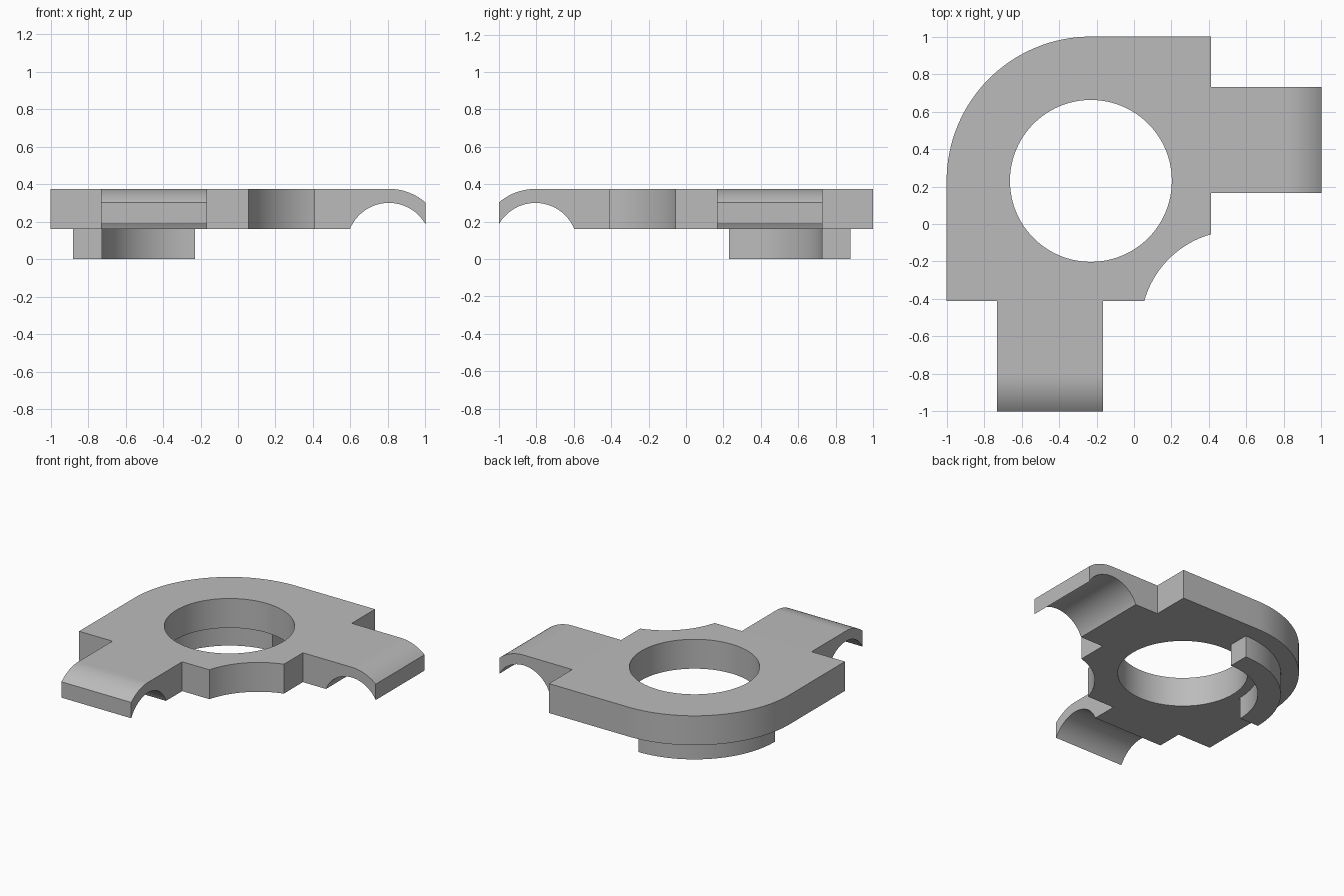
import bpy, bmesh
from math import sin, cos, pi, radians, atan2, sqrt, acos, asin
from mathutils import Matrix, Vector

if "Cube" in bpy.data.objects:
    bpy.data.objects.remove(bpy.data.objects["Cube"], do_unlink=True)

grey = bpy.data.materials.new("plain grey")
grey.use_nodes = True
grey.diffuse_color = (0.5, 0.5, 0.5, 1)
grey.node_tree.nodes["Principled BSDF"].inputs["Base Color"].default_value = grey.diffuse_color

CX, CY = -0.23, 0.23        # bore centre
LOW, TOP = 0.16, 0.375      # plate underside and top
EDGE = 0.41                 # straight plate sides


def arc(cx, cy, r, a0, a1, n):
    """Points along an arc, angles in radians."""
    return [(cx + r * cos(a0 + (a1 - a0) * i / n),
             cy + r * sin(a0 + (a1 - a0) * i / n)) for i in range(n + 1)]


def prism(name, outline, z0, z1, matrix=Matrix()):
    """Extrude a closed 2D outline from z0 to z1, then place it."""
    bm = bmesh.new()
    face = bm.faces.new([bm.verts.new((x, y, z0)) for x, y in outline])
    out = bmesh.ops.extrude_face_region(bm, geom=[face])
    verts = [v for v in out["geom"] if isinstance(v, bmesh.types.BMVert)]
    bmesh.ops.translate(bm, verts=verts, vec=(0, 0, z1 - z0))
    bmesh.ops.transform(bm, matrix=matrix, verts=bm.verts)
    bmesh.ops.recalc_face_normals(bm, faces=bm.faces)
    mesh = bpy.data.meshes.new(name)
    bm.to_mesh(mesh)
    bm.free()
    mesh.materials.append(grey)
    obj = bpy.data.objects.new(name, mesh)
    bpy.context.collection.objects.link(obj)
    return obj


def combine(target, other, operation):
    """Apply a boolean and remove the helper."""
    mod = target.modifiers.new(operation, "BOOLEAN")
    mod.operation, mod.object, mod.solver = operation, other, "EXACT"
    bpy.context.view_layer.objects.active = target
    bpy.ops.object.modifier_apply(modifier=mod.name)
    bpy.data.objects.remove(other, do_unlink=True)


def smooth(obj):
    bpy.ops.object.select_all(action="DESELECT")
    obj.select_set(True)
    bpy.context.view_layer.objects.active = obj
    bpy.ops.object.shade_smooth_by_angle(angle=radians(25))


# Plate: one rounded corner, one scooped corner
NC = 0.55
start = atan2(NC - 0.055, NC - EDGE)
r_notch = sqrt((NC - 0.055) ** 2 + (NC - EDGE) ** 2)
scoop = arc(NC, -NC, r_notch, pi - (pi / 2 - start), pi / 2 + (pi / 2 - start), 20)
outline = [(-1, -EDGE)] + scoop + [(EDGE, 1)] + arc(CX, CY, 0.77, pi / 2, pi, 32)
plate = prism("plate", outline, LOW, TOP)

# Hooked arm side profile (distance along arm, height)
HX, HZ, RI, RO = 0.805, 0.0755, 0.2245, TOP - 0.0755
inner = arc(HX, HZ, RI, pi - asin((LOW - HZ) / RI), acos((1 - HX) / RI), 36)
outer = arc(HX, HZ, RO, acos((1 - HX) / RO), pi / 2, 16)
profile = [(0.3, LOW)] + inner + outer + [(0.3, TOP)]

# Arm towards +x, and its copy mirrored across the diagonal towards -y
side = Matrix(((1, 0, 0, 0), (0, 0, 1, 0), (0, 1, 0, 0), (0, 0, 0, 1)))
diagonal = Matrix(((0, -1, 0, 0), (-1, 0, 0, 0), (0, 0, 1, 0), (0, 0, 0, 1)))
for name, place in (("left_arm", side), ("front_arm", diagonal @ side)):
    combine(plate, prism(name, profile, 0.165, 0.73, place), "UNION")

# Round bore through the plate
bore = prism("bore_cutter", arc(CX, CY, 0.432, 0, 2 * pi, 96)[:-1], 0, 0.6)
bore.hide_render = True
combine(plate, bore, "DIFFERENCE")
smooth(plate)

# Quarter-ring rib under the rounded corner
rib_outline = arc(CX, CY, 0.65, pi / 2, pi, 32) + arc(CX, CY, 0.497, pi, pi / 2, 32)
smooth(prism("quarter_ring_rib", rib_outline, 0, LOW))
